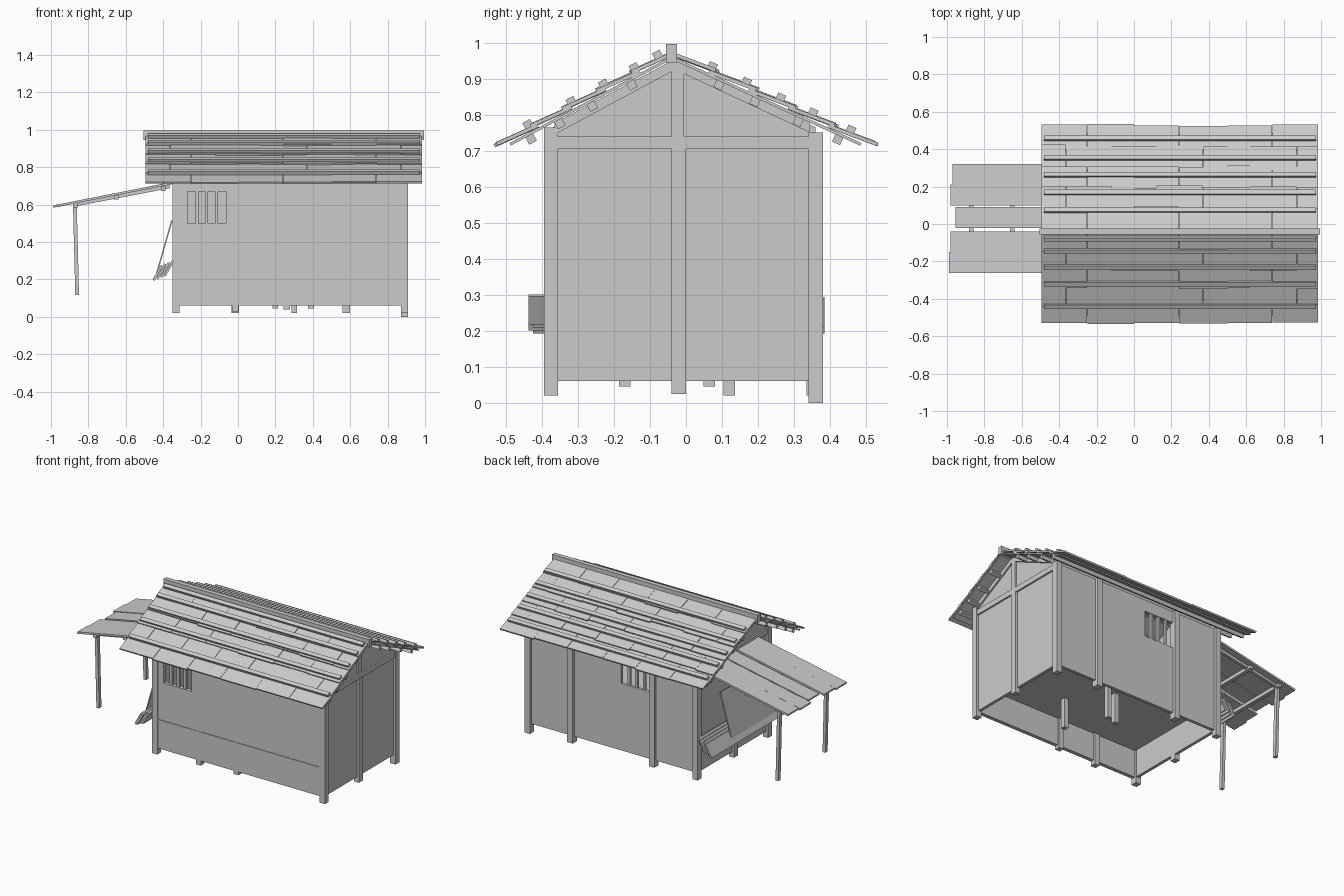
import bpy, bmesh, math, random
from mathutils import Vector, Matrix

random.seed(4)
cube = bpy.data.objects.get("Cube")
if cube:
    bpy.data.objects.remove(cube, do_unlink=True)

timber = bpy.data.materials.new("timber_grey")
timber.use_nodes = True
GREY = (0.6, 0.6, 0.6, 1)
timber.diffuse_color = GREY
timber.node_tree.nodes["Principled BSDF"].inputs["Base Color"].default_value = GREY


def finish(name, bm):
    mesh = bpy.data.meshes.new(name)
    bm.to_mesh(mesh)
    bm.free()
    mesh.materials.append(timber)
    obj = bpy.data.objects.new(name, mesh)
    bpy.context.collection.objects.link(obj)
    return obj


def block(name, centre, size, axis="X", angle=0):
    bm = bmesh.new()
    turn = Matrix.Translation(centre) @ Matrix.Rotation(angle, 4, axis)
    bmesh.ops.create_cube(bm, size=1, matrix=turn @ Matrix.Diagonal((*size, 1)))
    return finish(name, bm)


def box(name, x, y, z):
    lo, hi = Vector((x[0], y[0], z[0])), Vector((x[1], y[1], z[1]))
    return block(name, (lo + hi) / 2, hi - lo)


def prism(name, outline, x0, x1):
    bm = bmesh.new()
    face = bm.faces.new([bm.verts.new((x0, y, z)) for y, z in outline])
    out = bmesh.ops.extrude_face_region(bm, geom=[face])["geom"]
    bmesh.ops.translate(bm, vec=(x1 - x0, 0, 0),
                        verts=[v for v in out if isinstance(v, bmesh.types.BMVert)])
    bmesh.ops.recalc_face_normals(bm, faces=bm.faces)
    return finish(name, bm)


def wall_with_window(name, y, seams, window):
    """Boarded long wall with a barred opening in the upper part."""
    a, b = window
    sill, head, belt, base, top = 0.5, 0.67, 0.25, 0.06, 0.745
    for left, right in zip(seams, seams[1:]):
        box(name + "_lower_panel", (left, right), y, (base, belt))
        if left <= a and b <= right:
            box(name + "_panel", (left, right), y, (belt, sill))
            box(name + "_panel", (left, right), y, (head, top))
            box(name + "_panel", (left, a), y, (sill, head))
            box(name + "_panel", (b, right), y, (sill, head))
        else:
            box(name + "_panel", (left, right), y, (belt, top))
    for i in range(1, 4):
        x = a + (b - a) * i / 4
        box(name + "_window_bar", (x - 0.008, x + 0.008), (y[0] + 0.002, y[1] - 0.002), (sill, head))


# Long walls and floor
wall_with_window("front_wall", (-0.39, -0.365), (-0.34, 0.01, 0.26, 0.52, 0.78, 0.9), (-0.27, -0.065))
wall_with_window("back_wall", (0.342, 0.362), (-0.34, -0.015, 0.58, 0.9), (0.0, 0.22))
box("front_belt", (-0.34, 0.87), (-0.394, -0.38), (0.245, 0.252))
box("floor", (-0.33, 0.89), (-0.37, 0.345), (0.24, 0.26))

# Corner posts, long-wall posts and underfloor stubs
for x in ((-0.35, -0.312), (0.872, 0.91)):
    box("front_corner_post", x, (-0.395, -0.355), (0.02, 0.765))
    box("back_corner_post", x, (0.34, 0.38), (0.0 if x[0] > 0 else 0.02, 0.75))
for x in (-0.015, 0.58):
    box("back_post", (x - 0.02, x + 0.02), (0.335, 0.38), (0.02, 0.75))
for x, z in ((-0.015, 0.03), (0.26, 0.04)):
    box("front_post", (x - 0.018, x + 0.018), (-0.392, -0.355), (z, 0.75))
for x, y, z in ((0.3, 0.12, 0.02), (0.2, 0.065, 0.045), (0.39, -0.17, 0.045)):
    box("floor_stub", (x - 0.015, x + 0.015), (y - 0.016, y + 0.016), (z, 0.25))

# Gable ends: d is the outward direction
for side, x, d in (("left", 0.91, -1), ("right", -0.35, 1)):
    def layer(depth, thick):
        return sorted((x + d * depth, x + d * (depth + thick)))
    inner = layer(0.014, 0.02)
    for y in ((-0.36, -0.02), (-0.02, 0.345)):
        box(side + "_end_lower_panel", inner, y, (0.06, 0.25))
        box(side + "_end_panel", inner, y, (0.25, 0.71))
    prism(side + "_gable_panel", ((-0.37, 0.71), (0.36, 0.71), (0.36, 0.765), (-0.03, 0.95), (-0.37, 0.765)), *inner)
    box(side + "_centre_post", layer(0, 0.035), (-0.04, 0.0), (0.025, 0.71))
    box(side + "_tie_beam", layer(0.003, 0.035), (-0.365, 0.345), (0.705, 0.74))
    box(side + "_king_post", layer(0.003, 0.03), (-0.04, -0.006), (0.74, 0.945))
    for y0, z0 in ((-0.365, 0.745), (0.345, 0.75)):
        prism(side + "_gable_rafter", ((y0, z0), (-0.03, 0.925), (-0.03, 0.955), (y0, z0 + 0.032)), *layer(0.003, 0.03))

# Roof slopes: tile rows, battens above and purlins below
ROOF_X = (-0.495, 0.985)
SEAMS = ((-0.495, -0.25, 0.0, 0.24, 0.5, 0.74, 0.985),
         (-0.495, -0.365, -0.12, 0.12, 0.37, 0.62, 0.87, 0.985))
ridge = Vector((0, -0.04, 0.965))
for side, eave, battens, purlins in (
        ("front", Vector((0, -0.51, 0.713)), (-0.07, -0.135, -0.22, -0.31, -0.43), (-0.16, -0.27, -0.36, -0.44)),
        ("back", Vector((0, 0.51, 0.713)), (0.065, 0.16, 0.255, 0.345, 0.45), (0.1, 0.2, 0.32, 0.43))):
    down = (eave - ridge).normalized()
    length = (eave - ridge).length
    sign = 1 if side == "back" else -1
    normal = Vector((0, -down.z * sign, abs(down.y)))
    angle = math.atan2(down.z, abs(down.y)) * sign
    mid_x = Vector((sum(ROOF_X) / 2, 0, 0))
    width = ROOF_X[1] - ROOF_X[0]
    block(side + "_roof_deck", mid_x + ridge + down * length * 0.48 - normal * 0.006,
          (width - 0.01, length * 0.96, 0.008), "X", angle)
    step = length / 5
    for row in range(5):
        seams = SEAMS[row % 2]
        for a, b in zip(seams, seams[1:]):
            extra = random.uniform(0, 0.012)
            pos = ridge + down * ((row + 0.5) * step + extra / 2) + normal * (0.006 + random.uniform(0, 0.004))
            pos.x = (a + b) / 2
            block(side + "_roof_tile", pos, (b - a - 0.002, step + 0.015 + extra, 0.01),
                  "X", angle + sign * 0.07)
    for name, rows, lift, tall in (("_batten", battens, 0.02, 0.02), ("_purlin", purlins, -0.02, 0.024)):
        for y in rows:
            pos = mid_x + ridge + down * ((y - ridge.y) / down.y) + normal * lift
            block(side + name, pos, (width - 0.025, 0.024, tall), "X", angle)
box("ridge_beam", (-0.505, 0.995), (-0.055, -0.025), (0.945, 0.996))

# Lean-to canopy on the right-hand end
tilt = -math.atan2(0.125, 0.65)
for y, outer in ((0.265, -0.975), (0.155, -0.985), (0.035, -0.96), (-0.095, -0.985), (-0.205, -0.995)):
    inner_x = -0.33
    mid = (outer + inner_x) / 2
    block("canopy_board", (mid, y, 0.59 + (mid + 1) * 0.19), (inner_x - outer, 0.112, 0.012),
          "Y", tilt + random.uniform(-0.008, 0.008))
for x in (-0.87, -0.65, -0.4):
    box("canopy_beam", (x - 0.012, x + 0.012), (-0.25, 0.3), (0.56 + (x + 1) * 0.19, 0.583 + (x + 1) * 0.19))
for y in (-0.22, 0.27):
    block("canopy_post", (-0.866, y, 0.355), (0.02, 0.024, 0.475), "Y", -0.025)
    block("canopy_rafter", (-0.62, y, 0.648), (0.52, 0.02, 0.018), "Y", tilt)

# Planks and a sheet leaning on the right-hand end
block("leaning_sheet", (-0.395, -0.1, 0.37), (0.007, 0.5, 0.3), "Y", 0.28)
for i in range(4):
    shift = 0.012 * (i % 2)
    block("leaning_plank", (-0.43 + 0.02 * i, -0.02 - shift, 0.235 + 0.008 * i),
          (0.012, 0.81, 0.09), "Y", 0.5)
